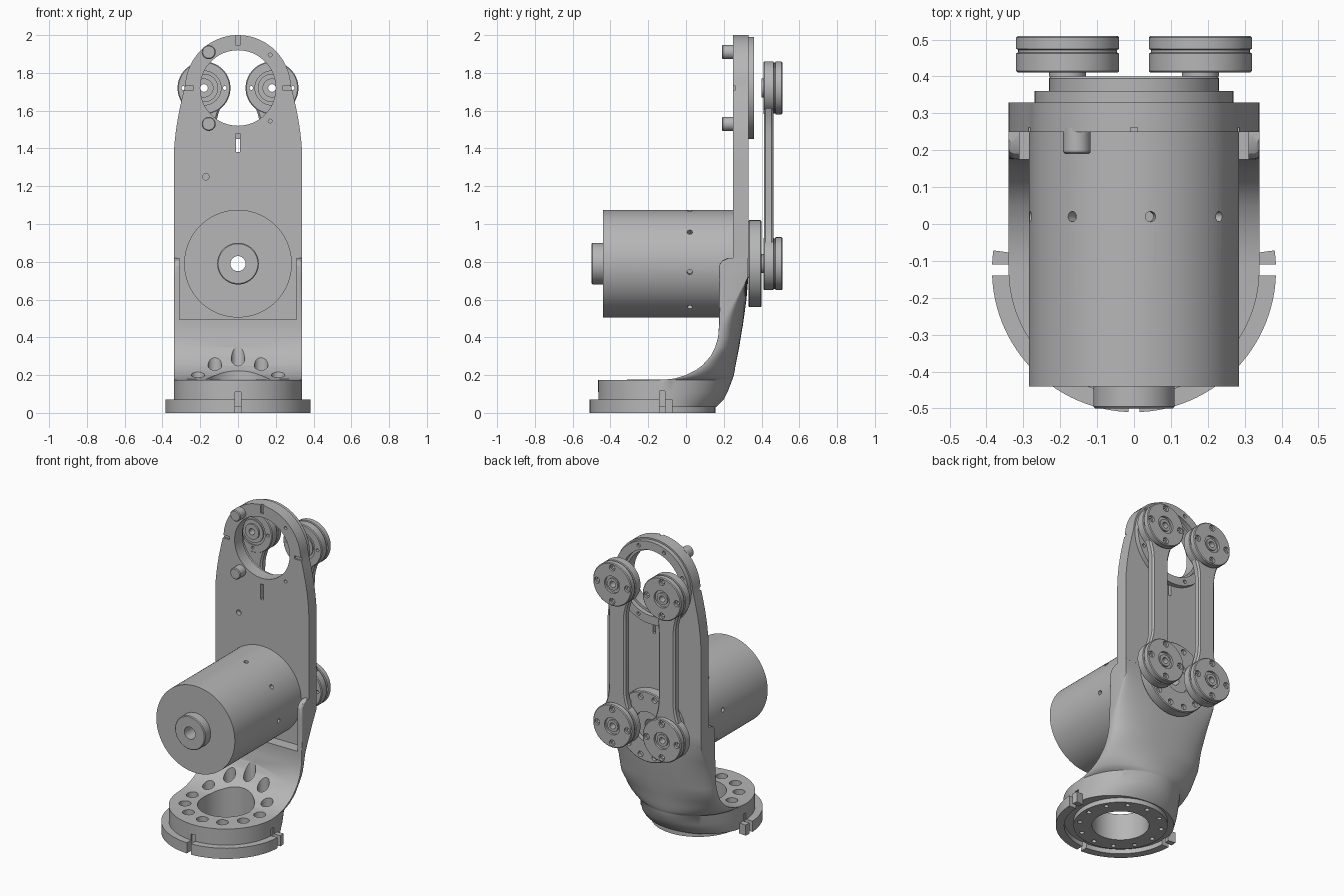
import bpy, bmesh
from math import sin, cos, pi, radians, copysign
from mathutils import Vector

if "Cube" in bpy.data.objects:
    bpy.data.objects.remove(bpy.data.objects["Cube"])

grey = bpy.data.materials.new("machined grey")
grey.use_nodes = True
grey.diffuse_color = (0.47, 0.47, 0.47, 1)
grey.node_tree.nodes["Principled BSDF"].inputs["Base Color"].default_value = grey.diffuse_color
parts = []
X, Y, Z = Vector((1, 0, 0)), Vector((0, 1, 0)), Vector((0, 0, 1))


def loft(name, rings, closed=False, part=True):
    """Skin a list of equal rings; cap the ends unless the rings close on themselves."""
    bm = bmesh.new()
    vs = [[bm.verts.new(p) for p in r] for r in rings]
    n = len(vs[0])
    pairs = list(zip(vs, vs[1:])) + ([(vs[-1], vs[0])] if closed else [])
    for a, b in pairs:
        for i in range(n):
            j = (i + 1) % n
            bm.faces.new((a[i], a[j], b[j], b[i]))
    if not closed:
        bm.faces.new(vs[0])
        bm.faces.new(vs[-1])
    bmesh.ops.recalc_face_normals(bm, faces=bm.faces)
    me = bpy.data.meshes.new(name)
    bm.to_mesh(me)
    bm.free()
    ob = bpy.data.objects.new(name, me)
    bpy.context.collection.objects.link(ob)
    me.materials.append(grey)
    if part:
        parts.append(ob)
    return ob


def turned(name, centre, axis, profile, closed=False, n=64, part=True):
    """Round part: profile holds (radius, distance along axis)."""
    u = Vector(axis).orthogonal().normalized()
    v = Vector(axis).cross(u)
    rings = [[Vector(centre) + axis * t + (u * cos(2 * pi * k / n) + v * sin(2 * pi * k / n)) * r
              for k in range(n)] for r, t in profile]
    return loft(name, rings, closed, part)


def drill(centre, axis, profile, n=24):
    return turned("cutter", centre, axis, profile, n=n, part=False)


def block(x0, x1, y0, y1, z0, z1):
    return loft("cutter", [[(x0, y0, z), (x1, y0, z), (x1, y1, z), (x0, y1, z)] for z in (z0, z1)], part=False)


def cut(ob, cutters):
    """Merge the cutters, subtract them and bake the result."""
    bm = bmesh.new()
    for c in cutters:
        bm.from_mesh(c.data)
        bpy.data.objects.remove(c)
    me = bpy.data.meshes.new("cutter")
    bm.to_mesh(me)
    bm.free()
    tool = bpy.data.objects.new("cutter", me)
    bpy.context.collection.objects.link(tool)
    tool.hide_render = True
    mod = ob.modifiers.new("cut", "BOOLEAN")
    mod.operation, mod.solver, mod.object = "DIFFERENCE", "EXACT", tool
    dg = bpy.context.evaluated_depsgraph_get()
    baked = bpy.data.meshes.new_from_object(ob.evaluated_get(dg))
    ob.modifiers.clear()
    ob.data = baked
    bpy.data.objects.remove(tool)


def around(count, radius, cx, cz, y, start=0):
    """Points on a bolt circle facing the back."""
    return [(cx + radius * cos(start + 2 * pi * k / count), y,
             cz + radius * sin(start + 2 * pi * k / count)) for k in range(count)]


BASE_Y, JOINT, TOP, ROD_X = -0.125, 0.79, 1.72, 0.18


# Base drum sweeping up into the back neck
def section(z, w, front, power, side, back, n=96):
    ring = []
    for k in range(n):
        c, s = (0 if abs(t) < 1e-6 else t for t in (cos(2 * pi * k / n), sin(2 * pi * k / n)))
        e = 2 / (power if s < 0 else 2.4 if z > 0.3 else 2)
        depth = side - front if s < 0 else back - side
        ring.append((w * copysign(abs(c) ** e, c), side + depth * copysign(abs(s) ** e, s), z))
    return ring


rows = [(0, .28, -.405, 2, BASE_Y, .155), (.03, .28, -.405, 2, BASE_Y, .155),
        (.03, .34, -.465, 2, BASE_Y, .16), (.07, .34, -.465, 2, BASE_Y, .2),
        (.11, .34, -.465, 2, BASE_Y, .22), (.175, .34, -.465, 2, BASE_Y, .245)]
sweep = [(.176, -.12, -.119, .245), (.182, -.06, -.059, .248), (.2, .0, .001, .253),
         (.225, .05, .051, .258), (.25, .085, .086, .262), (.3, .13, .131, .272),
         (.35, .155, .157, .282), (.4, .17, .173, .29), (.47, .175, .19, .302),
         (.6, .175, .26, .32), (.72, .175, .329, .33), (.78, .175, .329, .33),
         (.805, .19, .329, .33), (.82, .22, .329, .33)]
rows += [(z, .34, f, 30, s, b) for z, f, s, b in sweep]
neck = loft("base_and_neck", [section(*r) for r in rows])
cut(neck, [block(-.31, .31, .05, .25, .495, .9)])
bolts = [(.245 * cos(k * pi / 6), BASE_Y + .245 * sin(k * pi / 6), 0) for k in range(12)]
cut(neck, [drill(p, Z, [(.014, -.05), (.014, .1), (.036, .1), (.036, .45)]) for p in bolts]
    + [drill((0, BASE_Y, 0), Z, [(.17, -.1), (.17, .3)], 64),
       drill((0, 0, JOINT), Y, [(.04, .2), (.04, .4)], 64)])


# Split flange around the front of the base
def flange_slots():
    return [block(-.015, .015, -.6, -.455, -.1, .11)] + [
        block(min(s * .33, s * .45), max(s * .33, s * .45), -.14, -.11, -.1, .115) for s in (-1, 1)]


arc = [radians(172 + 196 * k / 60) for k in range(61)]
rim = [(r * cos(a), BASE_Y + r * sin(a)) for r, seq in ((.385, arc), (.335, arc[::-1])) for a in seq]
flange = loft("base_flange", [[(x, y, z) for x, y in rim] for z in (0, .07)])
cut(flange, flange_slots())
cut(neck, flange_slots())

# Upright plate with the round head
half = [(.34, .82), (.34, 1.35), (.337, 1.42), (.328, 1.5), (.315, 1.58), (.298, 1.66), (.283, TOP)]
half += [(.28 * cos(a), TOP + .28 * sin(a)) for a in (radians(5 * k) for k in range(1, 18))]
outline = half + [(0, 2.0)] + [(-x, z) for x, z in half[::-1]]
plate = loft("upright_plate", [[(x, y, z) for x, z in outline] for y in (.25, .33)])
cut(plate, [drill((0, 0, TOP), Y, [(.2, .2), (.2, .4)], 64),
            drill((0, 0, JOINT), Y, [(.04, .2), (.04, .4)], 64),
            block(-.01, .01, .2, .4, 1.38, 1.48),
            drill((-.17, 0, 1.25), Y, [(.017, .2), (.017, .28)]),
            drill((.17, 0, 1.895), Y, [(.01, .2), (.01, .28)]),
            drill((.17, 0, 1.545), Y, [(.01, .2), (.01, .28)]),
            block(-.01, .01, .2, .262, 1.945, 2.05)]
    + [block(s * .27 - .035, s * .27 + .035, .2, .262, TOP - .01, TOP + .01) for s in (-1, 1)])

# Bearing ring behind the head, and the two stop pegs
ring = turned("bearing_ring", (0, 0, TOP), Y, [(.215, .33), (.27, .33), (.27, .36), (.215, .36)], True)
cut(ring, [drill(p, Y, [(.012, 0), (.012, .05)]) for p in around(8, .243, 0, TOP, .345, pi / 8)])
for z in (1.91, 1.53):
    turned("stop_peg", (-.155, 0, z), Y, [(.032, .19), (.037, .195), (.037, .26)], n=32)

# Motor with its front boss, hollow shaft and side holes
motor = turned("motor", (0, 0, JOINT), Y, [(.04, -.5), (.105, -.5), (.11, -.495), (.11, -.44), (.285, -.44),
                                           (.285, .25), (.04, .25)], True, 96)
spots = [radians(9 + 45 * k) for k in range(8)]
cut(motor, [drill((0, .02, JOINT), X * sin(a) + Z * cos(a), [(.014, .25), (.014, .35)]) for a in spots])

# Drive disc behind the motor
drive = turned("drive_disc", (0, 0, JOINT), Y, [(.04, .33), (.225, .33), (.23, .335), (.23, .395), (.225, .4),
                                                (.1, .4), (.1, .37), (.04, .37)], True)
cut(drive, [drill(p, Y, [(.018, 0), (.018, .05)]) for p in around(12, .195, 0, JOINT, .38, pi / 12)])

# Two parallel link rods with a bearing at each end
hub = [(.02, .4), (.05, .4), (.05, .41), (.075, .41), (.075, .418), (.09, .418), (.09, .41), (.135, .41),
       (.14, .415), (.14, .462), (.134, .465), (.134, .472), (.14, .475), (.14, .505), (.135, .51),
       (.055, .51), (.055, .495), (.038, .495), (.038, .505), (.02, .505)]
neckline = [(.11, .085), (.14, .075), (.17, .067), (.2, .062), (.25, .06)]
for side, x in (("right", -ROD_X), ("left", ROD_X)):
    for level, z in (("upper", TOP), ("lower", JOINT)):
        disc = turned(f"{level}_{side}_bearing", (x, 0, z), Y, hub, True)
        cut(disc, [drill(p, Y, [(.01, .35), (.01, .495), (.02, .495), (.02, .55)])
                   for p in around(4, .11, x, z, 0)])
    edge = [(w, JOINT + d) for d, w in neckline] + [(w, TOP - d) for d, w in neckline[::-1]]
    rings = [[(x + w - i, y, z) for w, z in edge] + [(x - w + i, y, z) for w, z in edge[::-1]]
             for y, i in ((.412, .01), (.422, 0), (.453, 0), (.463, .01))]
    loft(f"{side}_link_rod", rings)

# Smooth round surfaces, keep machined edges crisp
bpy.ops.object.select_all(action="DESELECT")
for ob in parts:
    ob.select_set(True)
bpy.context.view_layer.objects.active = parts[0]
bpy.ops.object.shade_smooth_by_angle(angle=radians(30))
